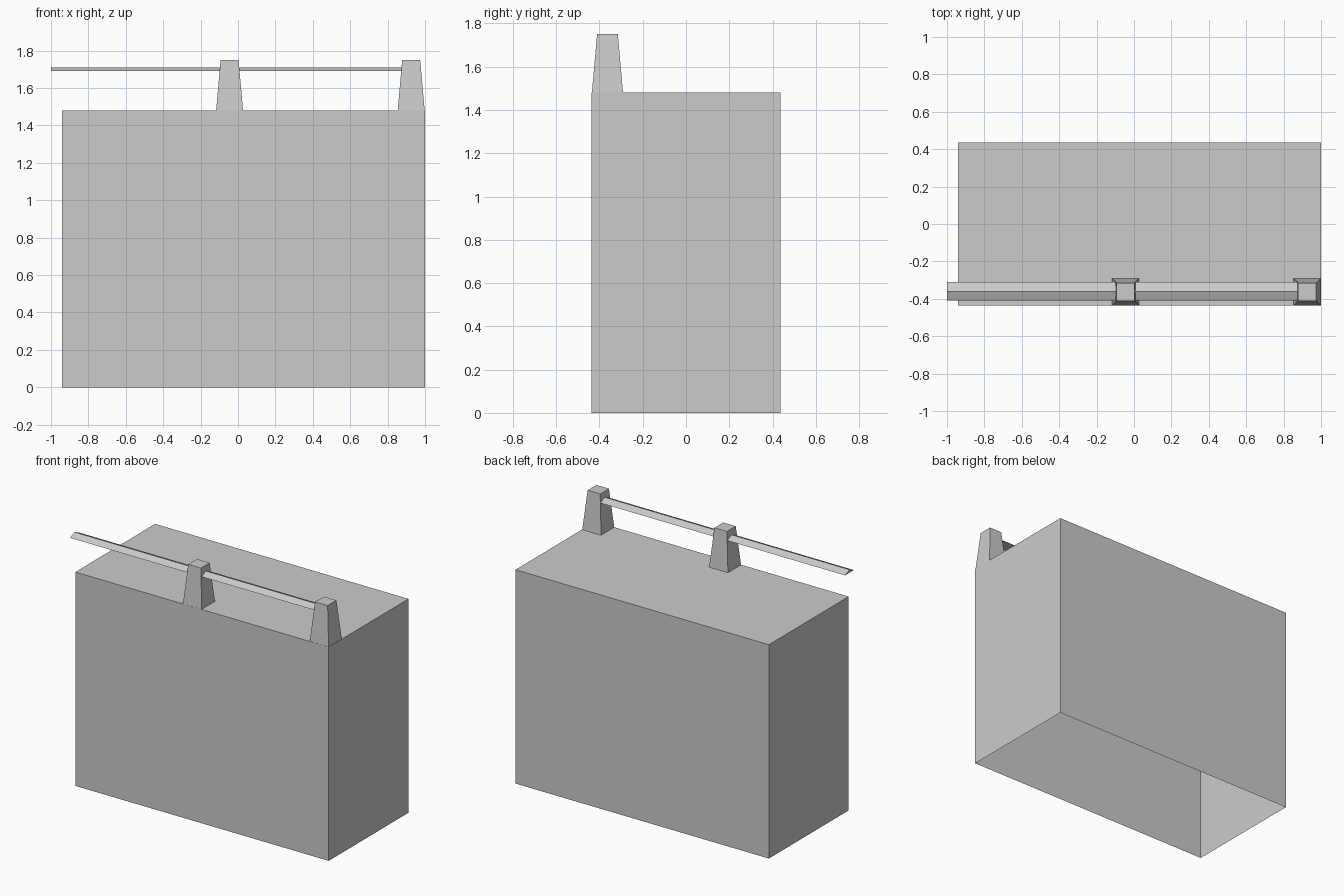
import bpy
import bmesh

cube = bpy.data.objects.get("Cube")
if cube:
    bpy.data.objects.remove(cube, do_unlink=True)

grey = bpy.data.materials.new("plain grey")
grey.use_nodes = True
colour = (0.6, 0.6, 0.6, 1)
grey.diffuse_color = colour
grey.node_tree.nodes["Principled BSDF"].inputs["Base Color"].default_value = colour


def loft(name, bottom, top, cap_bottom=True, cap_top=True):
    """Join two matching loops of points into a solid or open shell."""
    bm = bmesh.new()
    a = [bm.verts.new(p) for p in bottom]
    b = [bm.verts.new(p) for p in top]
    n = len(a)
    for i in range(n):
        j = (i + 1) % n
        bm.faces.new((a[i], a[j], b[j], b[i]))
    if cap_bottom:
        bm.faces.new(a[::-1])
    if cap_top:
        bm.faces.new(b)
    bmesh.ops.recalc_face_normals(bm, faces=bm.faces)
    mesh = bpy.data.meshes.new(name)
    bm.to_mesh(mesh)
    bm.free()
    mesh.materials.append(grey)
    obj = bpy.data.objects.new(name, mesh)
    bpy.context.collection.objects.link(obj)
    return obj


def rect(x, y, half_x, half_y, z):
    return [(x + sx * half_x, y + sy * half_y, z)
            for sx, sy in ((-1, -1), (1, -1), (1, 1), (-1, 1))]


# Main block: thin shell, open underneath
BLOCK_TOP = 1.48
loft("block", rect(0.03, 0, 0.97, 0.436, 0), rect(0.03, 0, 0.97, 0.436, BLOCK_TOP),
     cap_bottom=False)

# Tapered posts along the front edge
POST_Y = -0.363
for name, x in (("middle_post", -0.045), ("end_post", 0.926)):
    loft(name, rect(x, POST_Y, 0.072, 0.072, BLOCK_TOP),
         rect(x, POST_Y, 0.048, 0.048, 1.75), cap_bottom=False)

# Shallow ridged rail passing through the posts
section = ((POST_Y - 0.045, 1.69), (POST_Y + 0.052, 1.69), (POST_Y + 0.003, 1.711))
loft("rail", [(-1, y, z) for y, z in section], [(0.926, y, z) for y, z in section])
